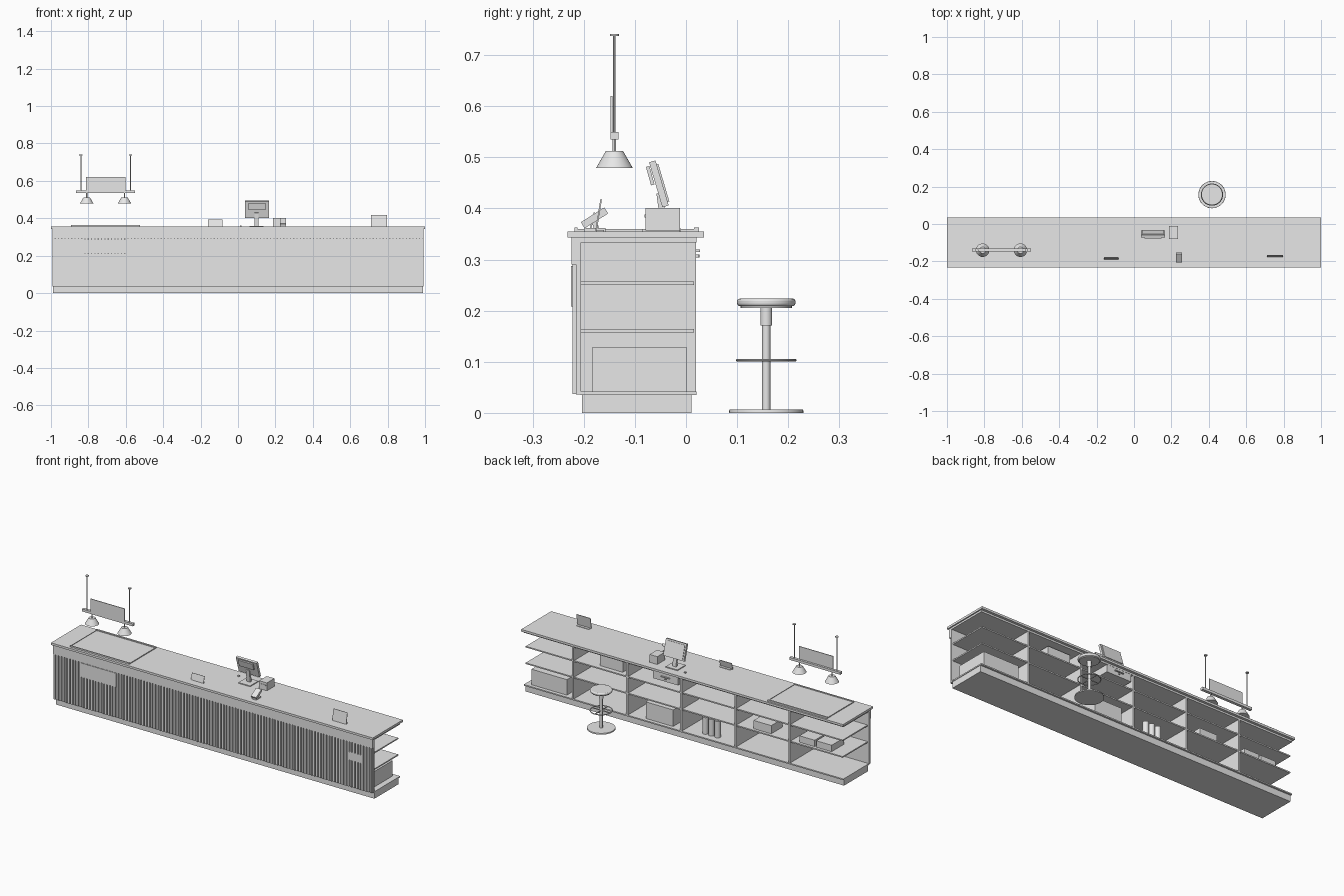
import bpy, math
from mathutils import Vector

grey = bpy.data.materials.new("plain_grey")
grey.diffuse_color = (0.8, 0.8, 0.8, 1)


def finish(ob, name):
    ob.name = name
    ob.data.materials.clear()
    ob.data.materials.append(grey)
    return ob


def box(name, x, y, z):
    """Box from (min, max) ranges."""
    bpy.ops.mesh.primitive_cube_add(size=1, location=[(a + b) / 2 for a, b in (x, y, z)])
    ob = bpy.context.object
    ob.scale = [b - a for a, b in (x, y, z)]
    bpy.ops.object.transform_apply(location=False, rotation=False, scale=True)
    return finish(ob, name)


def slab(name, x, lower, upper, thick):
    """Tilted plate whose centre line runs between two (y, z) points."""
    dy, dz = upper[0] - lower[0], upper[1] - lower[1]
    h = math.hypot(dy, dz)
    ob = box(name, x, (-thick / 2, thick / 2), (-h / 2, h / 2))
    ob.location.y = (lower[0] + upper[0]) / 2
    ob.location.z = (lower[1] + upper[1]) / 2
    ob.rotation_euler.x = -math.atan2(dy, dz)
    return ob


def cone(name, x, y, z, r1, r2=None, sides=32):
    """Cylinder or cone standing between two heights."""
    bpy.ops.mesh.primitive_cone_add(vertices=sides, radius1=r1, radius2=r1 if r2 is None else r2,
                                    depth=z[1] - z[0], location=(x, y, sum(z) / 2))
    bpy.ops.object.shade_smooth_by_angle()
    return finish(bpy.context.object, name)


# Counter carcass
box("plinth", (-0.99, 0.99), (-0.203, 0.011), (0, 0.035))
box("base_board", (-0.993, 0.993), (-0.207, 0.021), (0.035, 0.042))
box("front_panel", (-0.993, 0.993), (-0.215, -0.205), (0.036, 0.335))
box("fascia", (-0.993, 0.993), (-0.224, -0.207), (0.29, 0.343))
box("under_board", (-0.993, 0.993), (-0.207, 0.021), (0.333, 0.343))
box("counter_top", (-1, 1), (-0.232, 0.035), (0.343, 0.355))
for i, z in enumerate((0.157, 0.25)):
    box(f"shelf_{i}", (-0.985, 0.985), (-0.205, 0.016), (z, z + 0.007))
for i in range(5):
    x = -0.655 + 0.336 * i
    box(f"divider_{i}", (x - 0.005, x + 0.005), (-0.207, 0.02), (0.042, 0.333))

# Vertical slats on the front
slats = 112
pitch = 1.984 / slats
slat = box("slats", (-0.992, -0.992 + pitch * 0.65), (-0.222, -0.215), (0.037, 0.29))
rep = slat.modifiers.new("repeat", 'ARRAY')
rep.count = slats
rep.use_relative_offset = False
rep.use_constant_offset = True
rep.constant_offset_displace = (pitch, 0, 0)

# Front plates
box("large_front_plate", (-0.82, -0.60), (-0.2245, -0.219), (0.208, 0.287))
box("small_front_plate", (0.835, 0.92), (-0.2225, -0.217), (0.187, 0.233))

# Raised mat with rails
box("mat", (-0.893, -0.524), (-0.213, 0.02), (0.355, 0.358))
box("mat_front_rail", (-0.893, -0.524), (-0.218, -0.212), (0.355, 0.363))
box("mat_back_rail", (-0.893, -0.524), (0.016, 0.025), (0.355, 0.363))
for x in (-0.893, -0.527):
    box("mat_side_rail", (x, x + 0.003), (-0.213, 0.02), (0.355, 0.36))

# Hanging lamp bar with board
box("lamp_bar", (-0.866, -0.55), (-0.148, -0.132), (0.535, 0.549))
box("hanging_board", (-0.813, -0.602), (-0.148, -0.144), (0.549, 0.62))
for x in (-0.84, -0.575):
    cone("hanging_rod", x, -0.14, (0.549, 0.738), 0.0025, sides=12)
    cone("ceiling_cap", x, -0.14, (0.737, 0.741), 0.009, sides=16)
for x in (-0.809, -0.607):
    cone("lamp_stem", x, -0.14, (0.51, 0.536), 0.0035, sides=12)
    cone("lamp_shade", x, -0.14, (0.479, 0.512), 0.036, 0.017)

# Till screen and stand
box("screen_base", (0.062, 0.135), (-0.085, -0.012), (0.355, 0.36))
slab("screen_stand", (0.088, 0.11), (-0.042, 0.358), (-0.052, 0.43), 0.012)
slab("till_screen", (0.037, 0.166), (-0.04, 0.404), (-0.066, 0.492), 0.013)
slab("till_screen_glass", (0.045, 0.158), (-0.0355, 0.413), (-0.057, 0.486), 0.006)
slab("customer_screen", (0.055, 0.146), (-0.065, 0.446), (-0.075, 0.482), 0.007)

# Receipt printer and small item
box("printer", (0.187, 0.235), (-0.079, -0.012), (0.357, 0.401))
box("printer_slot", (0.193, 0.229), (-0.081, -0.078), (0.382, 0.388))
box("pen_pot", (0.01, 0.02), (-0.02, -0.01), (0.355, 0.361))

# Card reader
box("reader_base", (0.226, 0.254), (-0.2, -0.157), (0.355, 0.362))
slab("reader_stem", (0.236, 0.246), (-0.175, 0.36), (-0.182, 0.385), 0.01)
slab("card_reader", (0.224, 0.257), (-0.202, 0.367), (-0.156, 0.396), 0.014)

# Tilted cards on the counter
slab("small_card", (-0.16, -0.082), (-0.188, 0.356), (-0.179, 0.392), 0.003)
box("small_card_foot", (-0.155, -0.087), (-0.188, -0.172), (0.355, 0.358))
slab("large_card", (0.71, 0.797), (-0.176, 0.356), (-0.166, 0.418), 0.003)
box("large_card_foot", (0.715, 0.792), (-0.176, -0.16), (0.355, 0.358))

# Drawer under the counter
box("drawer", (0.035, 0.19), (-0.15, 0.02), (0.292, 0.333))
box("drawer_handle", (0.085, 0.14), (0.02, 0.027), (0.315, 0.32))
cone("drawer_lock", 0.112, 0.022, (0.304, 0.31), 0.004, sides=12)

# Goods on the shelves
box("large_crate", (0.74, 0.96), (-0.183, 0.001), (0.042, 0.129))
box("upper_carton", (0.40, 0.54), (-0.14, -0.01), (0.257, 0.32))
box("bottom_carton", (0.08, 0.25), (-0.11, 0.0), (0.042, 0.135))
box("middle_carton", (-0.53, -0.42), (-0.1, 0.0), (0.164, 0.21))
for x in (-0.80, -0.905):
    box("tray", (x, x + 0.095), (-0.11, 0.0), (0.164, 0.2))
for x in (-0.10, -0.138, -0.176):
    cone("canister", x, -0.03, (0.042, 0.135), 0.016, sides=24)

# Stool
sx, sy = 0.417, 0.157
cone("stool_base", sx, sy, (0, 0.007), 0.073, 0.072, 48)
cone("stool_column", sx, sy, (0.007, 0.18), 0.008)
cone("stool_hub", sx, sy, (0.171, 0.206), 0.0115)
cone("stool_seat_plate", sx, sy, (0.205, 0.21), 0.05, sides=48)
seat = cone("stool_seat", sx, sy, (0.209, 0.2235), 0.057, sides=48)
bev = seat.modifiers.new("soft_edge", 'BEVEL')
bev.width, bev.segments, bev.angle_limit = 0.005, 3, math.radians(40)
bpy.ops.mesh.primitive_torus_add(major_radius=0.0565, minor_radius=0.0027, major_segments=48,
                                 minor_segments=10, location=(sx, sy, 0.103))
bpy.ops.object.shade_smooth_by_angle()
finish(bpy.context.object, "foot_ring")
box("foot_ring_spoke_x", (sx - 0.056, sx + 0.056), (sy - 0.002, sy + 0.002), (0.101, 0.105))
box("foot_ring_spoke_y", (sx - 0.002, sx + 0.002), (sy - 0.056, sy + 0.056), (0.101, 0.105))
